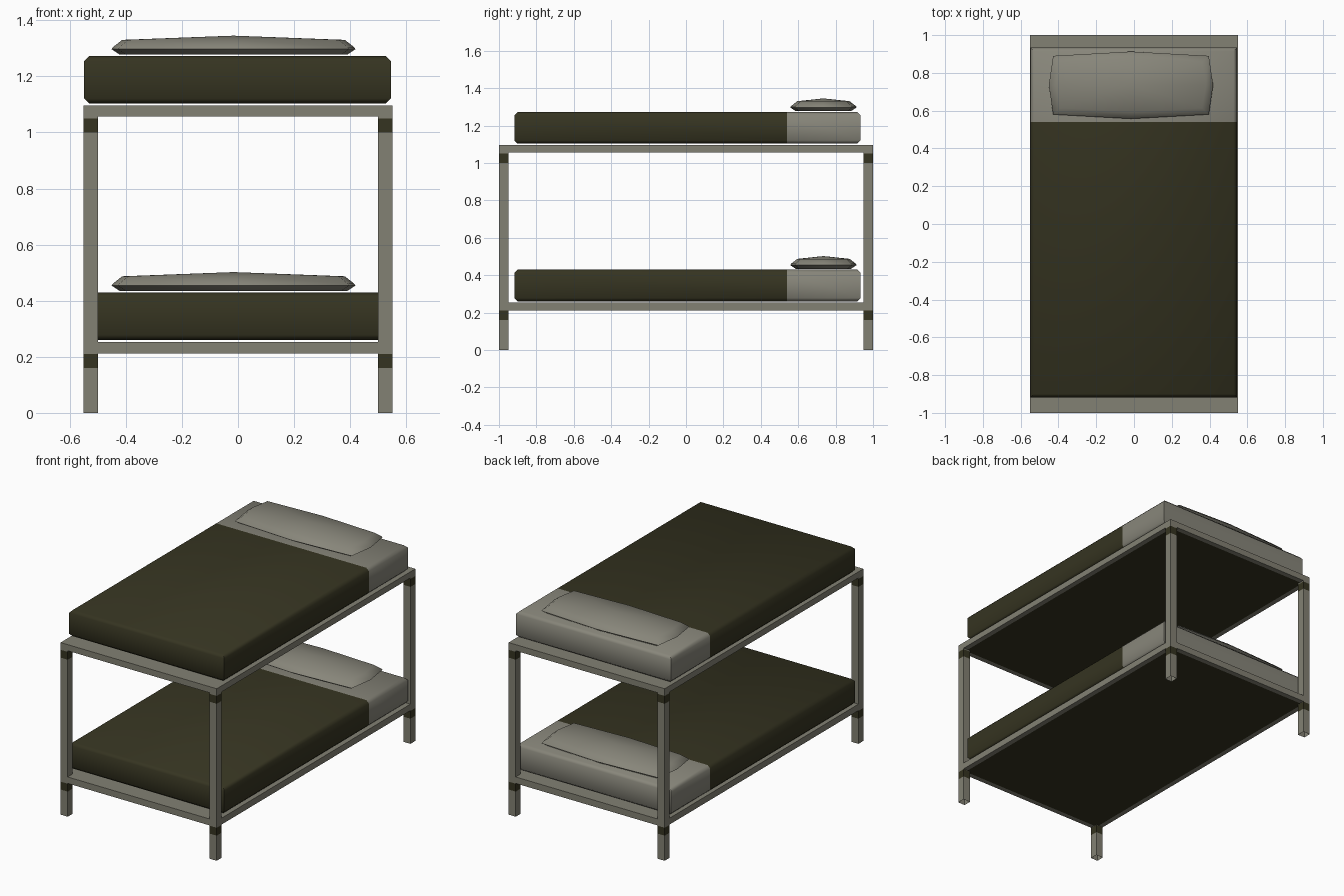
import bpy, bmesh, math
from mathutils import Vector

if "Cube" in bpy.data.objects:
    bpy.data.objects.remove(bpy.data.objects["Cube"])


def material(name, rgb):
    m = bpy.data.materials.new(name)
    m.diffuse_color = (*rgb, 1)
    m.use_nodes = True
    m.node_tree.nodes["Principled BSDF"].inputs["Base Color"].default_value = m.diffuse_color
    return m


METAL = material("grey_metal", (0.225, 0.218, 0.172))
OLIVE = material("olive_blanket", (0.036, 0.034, 0.015))
LINEN = material("grey_linen", (0.245, 0.238, 0.195))


def finish(bm, name, mats, smooth_angle=None):
    bmesh.ops.recalc_face_normals(bm, faces=bm.faces)
    me = bpy.data.meshes.new(name)
    bm.to_mesh(me)
    bm.free()
    for m in mats:
        me.materials.append(m)
    if smooth_angle:
        me.shade_smooth()
        me.set_sharp_from_angle(angle=math.radians(smooth_angle))
    ob = bpy.data.objects.new(name, me)
    bpy.context.collection.objects.link(ob)
    return ob


def box(lo, hi):
    bm = bmesh.new()
    bmesh.ops.create_cube(bm, size=1)
    lo, hi = Vector(lo), Vector(hi)
    for v in bm.verts:
        v.co = (lo + hi) / 2 + v.co * (hi - lo)
    return bm


def cut(bm, co, no):
    geom = bm.verts[:] + bm.edges[:] + bm.faces[:]
    bmesh.ops.bisect_plane(bm, geom=geom, plane_co=co, plane_no=no)


# Tubular legs with open ends and an olive band just under each bed base
def legs(level, z0, z1, band):
    for sx, side in ((-1, "left"), (1, "right")):
        for sy, end in ((-1, "front"), (1, "back")):
            xs = sorted((sx * 0.50, sx * 0.55))
            ys = sorted((sy * 0.95, sy * 1.0))
            bm = box((xs[0], ys[0], z0), (xs[1], ys[1], z1))
            for z in band:
                cut(bm, (0, 0, z), (0, 0, 1))
            caps = [f for f in bm.faces if abs(f.normal.z) > 0.9]
            bmesh.ops.delete(bm, geom=caps, context='FACES_ONLY')
            for f in bm.faces:
                f.material_index = int(band[0] < f.calc_center_median().z < band[1])
            finish(bm, f"{level}_{end}_{side}_leg", [METAL, OLIVE])


# Bed base: grey slab with a dark panel inset in its underside
def bed_base(level, z0, z1):
    bm = box((-0.55, -1, z0), (0.55, 1, z1))
    bm.normal_update()
    under = [f for f in bm.faces if f.normal.z < -0.9]
    bmesh.ops.inset_region(bm, faces=under, thickness=0.045)
    under[0].material_index = 1
    finish(bm, f"{level}_bed_base", [METAL, OLIVE])


# Mattress: block chamfered above and below, blanket up to y = 0.54, linen at the head
def mattress(level, z):
    bm = box((-0.549, -0.918, z), (0.545, 0.934, z + 0.169))
    rims = [e for e in bm.edges if abs(e.verts[0].co.z - e.verts[1].co.z) < 0.001]
    bmesh.ops.bevel(bm, geom=rims, offset=0.018, segments=1, affect='EDGES')
    cut(bm, (0, 0.54, 0), (0, 1, 0))
    bm.normal_update()
    for f in bm.faces:
        head = f.calc_center_median().y > 0.54 and f.normal.z > -0.9
        f.material_index = int(head)
    finish(bm, f"{level}_mattress", [OLIVE, LINEN], 50)


# Pillow: stacked eight-sided rings closed by a raised centre
OUTLINE = ((-0.435, 0), (-0.412, 0.155), (0, 0.178), (0.412, 0.155),
           (0.435, 0), (0.412, -0.155), (0, -0.178), (-0.412, -0.155))


def pillow(level, z):
    bm = bmesh.new()
    rings = []
    for inset, h in ((0.03, 0), (0, 0.02), (0.005, 0.027), (0.038, 0.053)):
        kx, ky = 1 - inset / 0.435, 1 - inset / 0.178
        rings.append([bm.verts.new((-0.016 + x * kx, 0.735 + y * ky, z + h))
                      for x, y in OUTLINE])
    for lower, upper in zip(rings, rings[1:]):
        for i in range(8):
            j = (i + 1) % 8
            bm.faces.new((lower[i], lower[j], upper[j], upper[i]))
    bm.faces.new(rings[0])
    peak = bm.verts.new((-0.016, 0.735, z + 0.068))
    for i in range(8):
        bm.faces.new((rings[-1][i], rings[-1][(i + 1) % 8], peak))
    finish(bm, f"{level}_pillow", [LINEN], 80)


legs("lower", 0, 0.212, (0.16, 0.21))
legs("upper", 0.253, 1.057, (1.0, 1.05))
bed_base("lower", 0.212, 0.253)
bed_base("upper", 1.057, 1.096)
for level, z in (("lower", 0.260), ("upper", 1.103)):
    mattress(level, z)
    pillow(level, z + 0.174)
